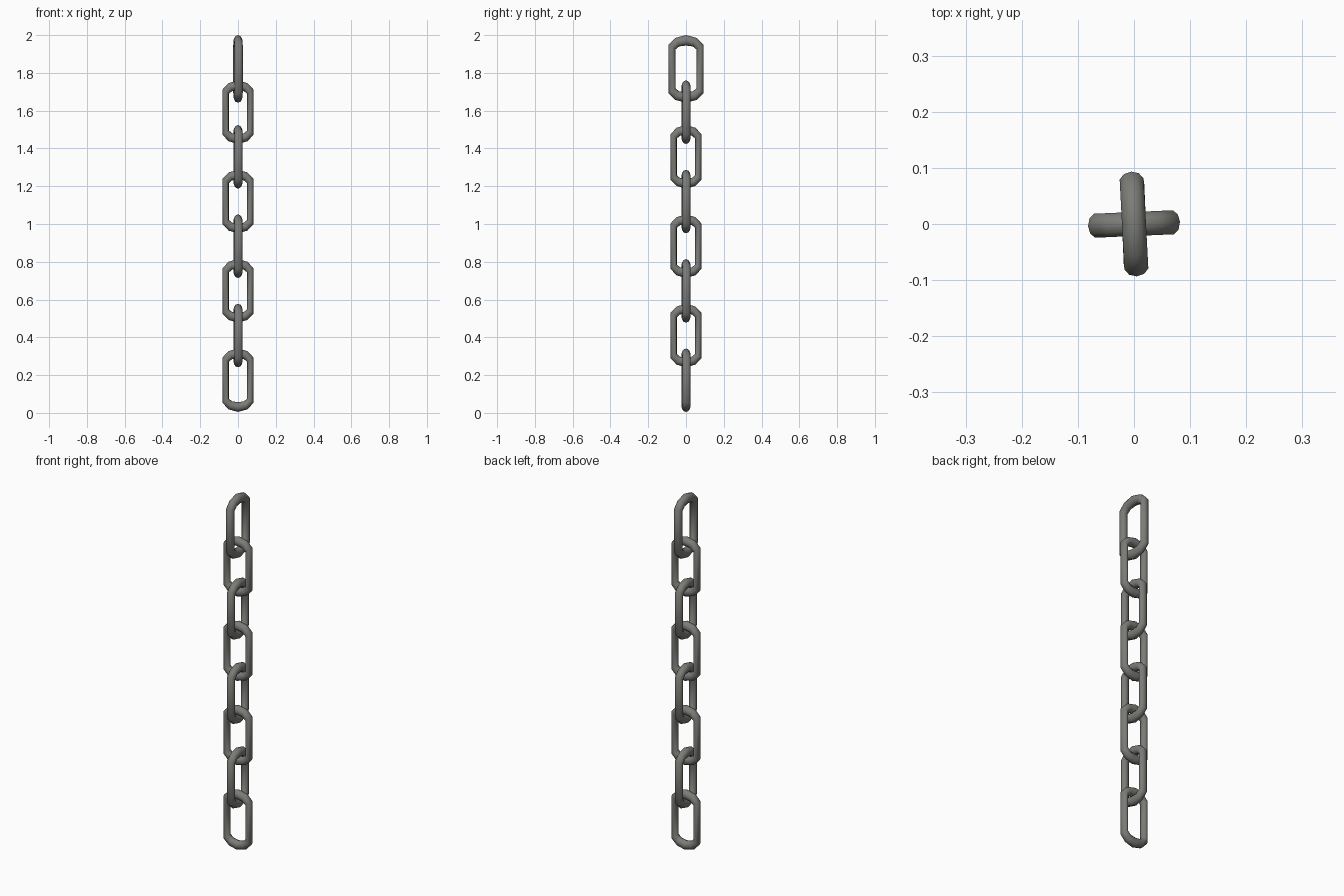
import bpy, bmesh, math

if "Cube" in bpy.data.objects:
    bpy.data.objects.remove(bpy.data.objects["Cube"])

steel = bpy.data.materials.new("dark_steel")
steel.diffuse_color = (0.2, 0.2, 0.185, 1)
steel.use_nodes = True
steel.node_tree.nodes["Principled BSDF"].inputs["Base Color"].default_value = steel.diffuse_color

SIDES = 10       # sides of the round bar
DEPTH = 0.0225   # half thickness out of the link plane

# Quarter of a link: (outer u, outer w, inner u, inner w), side to end
QUARTER = [(0.082, 0.120, 0.049, 0.097),
           (0.050, 0.154, 0.031, 0.112),
           (0.000, 0.168, 0.000, 0.116)]


def link_sections():
    """Mirror the quarter into a full loop of bar sections."""
    q = QUARTER
    half = q + [(-a, b, -c, d) for a, b, c, d in (q[1], q[0])]
    return half + [(-a, -b, -c, -d) for a, b, c, d in half]


def make_link(name, z, turn, su=1.0, sw=1.0):
    bm = bmesh.new()
    rings = []
    for ou, ow, iu, iw in link_sections():
        ring = []
        for k in range(SIDES):
            a = 2 * math.pi * k / SIDES
            t = (1 + math.cos(a)) / 2
            u = (iu + (ou - iu) * t) * su
            w = (iw + (ow - iw) * t) * sw
            ring.append(bm.verts.new((u, DEPTH * math.sin(a), w)))
        rings.append(ring)
    for i, r in enumerate(rings):
        n = rings[(i + 1) % len(rings)]
        for k in range(SIDES):
            j = (k + 1) % SIDES
            bm.faces.new((r[k], r[j], n[j], n[k])).smooth = True
    bmesh.ops.recalc_face_normals(bm, faces=bm.faces)
    me = bpy.data.meshes.new(name)
    bm.to_mesh(me)
    bm.free()
    me.materials.append(steel)
    ob = bpy.data.objects.new(name, me)
    ob.location.z = z
    ob.rotation_euler.z = math.radians(turn)
    bpy.context.collection.objects.link(ob)


# Seven regular links, alternating by a quarter turn
for i in range(7):
    make_link(f"chain_link_{i + 1}", 0.173 + 0.2365 * i, 2.5 + 90 * (i % 2))

# Slightly larger link at the top
make_link("top_link", 1.821, 93, 1.14, 0.179 / 0.168)
